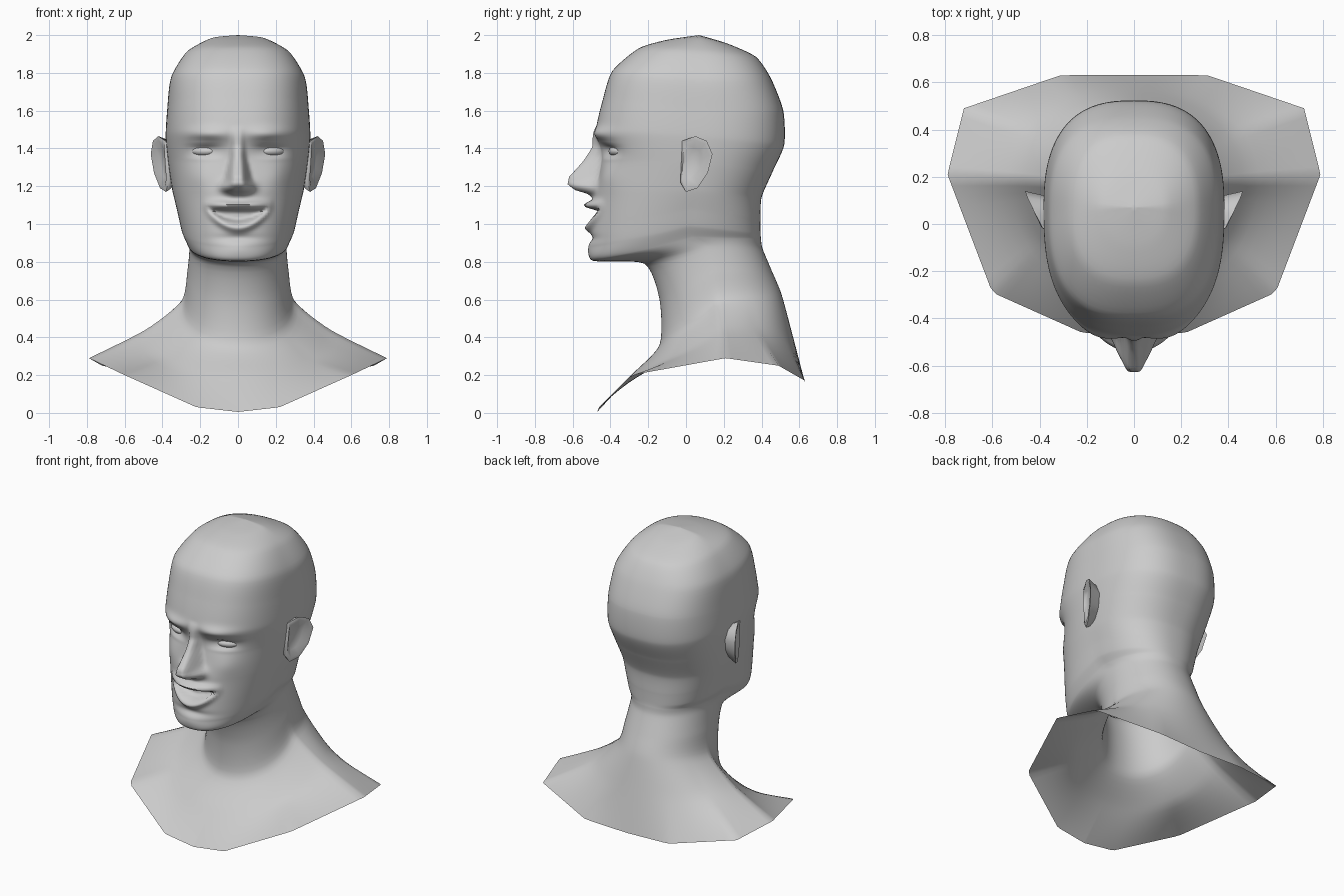
import bpy, bmesh
from math import sin, cos, pi, exp, radians
from mathutils import Vector

cube = bpy.data.objects.get("Cube")
if cube:
    bpy.data.objects.remove(cube, do_unlink=True)

clay = bpy.data.materials.new("clay_grey")
clay.use_nodes = True
clay.diffuse_color = (0.6, 0.6, 0.6, 1)
clay.node_tree.nodes["Principled BSDF"].inputs["Base Color"].default_value = (0.6, 0.6, 0.6, 1)

COLS = 120


def finish(name, bm, angle):
    mesh = bpy.data.meshes.new(name)
    bm.to_mesh(mesh)
    bm.free()
    ob = bpy.data.objects.new(name, mesh)
    bpy.context.collection.objects.link(ob)
    mesh.materials.append(clay)
    bpy.ops.object.select_all(action='DESELECT')
    ob.select_set(True)
    bpy.context.view_layer.objects.active = ob
    bpy.ops.object.shade_smooth_by_angle(angle=radians(angle))
    return ob


def clamp(v):
    return max(0.0, min(1.0, v))


def lerp_table(table, v):
    """Linear lookup in a list of (key, value), keys ascending."""
    if v <= table[0][0]:
        return table[0][1]
    for (k0, a), (k1, b) in zip(table, table[1:]):
        if v <= k1:
            return a + (b - a) * (v - k0) / (k1 - k0)
    return table[-1][1]


# Column angles: zero at the front, packed closer over the face
angles = []
for j in range(COLS):
    u = -1 + 2 * j / COLS
    angles.append(pi * u * abs(u) ** 0.4)


def ring(zf, yf, zs, w, ym, zb, yb, p):
    """Tilted oval: front, side and back heights and extents, and squareness."""
    pts = []
    for t in angles:
        s, c = sin(t), cos(t)
        q = abs(c) ** p
        x = w * abs(s) ** p * (1 if s > 0 else -1)
        if c > 0:
            pts.append(Vector((x, ym + (yf - ym) * q, zs + (zf - zs) * c ** 0.7)))
        else:
            pts.append(Vector((x, ym + (yb - ym) * q, zs - (zb - zs) * c)))
    return pts


def rim_ring():
    """Angular lower edge of the bust."""
    corners = [(0, (0, -.47, .005)), (.4, (.22, -.46, .03)), (.95, (.6, -.29, .2)),
               (1.6, (.79, .21, .29)), (2.1, (.72, .49, .25)),
               (2.65, (.31, .63, .17)), (pi, (0, .63, .16))]
    table = [(k, Vector(v)) for k, v in corners]
    pts = []
    for t in angles:
        v = lerp_table(table, abs(t)).copy()
        v.x *= 1 if t > 0 else -1
        pts.append(v)
    return pts


# Crown, skull, face, jaw, neck and shoulder sections, top to bottom
rings = [ring(*r) for r in (
    (2.0, .07, 2.0, 0, .07, 2.0, .07, .85),
    (1.975, -.1, 1.985, .14, .07, 1.955, .22, .85),
    (1.93, -.25, 1.91, .27, .06, 1.885, .37, .8),
    (1.81, -.39, 1.77, .355, .05, 1.77, .45, .76),
    (1.66, -.44, 1.6, .375, .06, 1.6, .515, .76),
    (1.5, -.475, 1.46, .383, .06, 1.42, .52, .78),
    (1.34, -.45, 1.32, .37, .05, 1.28, .46, .82),
    (1.17, -.485, 1.18, .348, .03, 1.14, .4, .86),
    (1.0, -.5, 1.08, .322, .01, 1.02, .395, .87),
    (.88, -.505, .99, .3, .0, .95, .395, .87),
    (.805, -.49, .93, .272, .02, .92, .397, .88),
    (.79, -.22, .88, .257, .1, .87, .405, .95),
    (.6, -.14, .75, .268, .14, .75, .455, .95),
    (.36, -.14, .59, .3, .16, .63, .505, .95),
    (.2, -.29, .44, .49, .18, .42, .562, .95))]
rings.append(rim_ring())


def blend(k, j, t):
    """Hermite curve down one column between sections k and k+1."""
    a, b = rings[k][j], rings[k + 1][j]
    before = rings[max(k - 1, 0)][j]
    after = rings[min(k + 2, len(rings) - 1)][j]
    m0, m1 = (b - before) * 0.35, (after - a) * 0.35
    t2, t3 = t * t, t * t * t
    return (a * (2 * t3 - 3 * t2 + 1) + m0 * (t3 - 2 * t2 + t)
            + b * (3 * t2 - 2 * t3) + m1 * (t3 - t2))


NOSE_HEIGHT = [(1.135, 0), (1.16, .035), (1.18, .105), (1.21, .15), (1.25, .152),
               (1.36, .075), (1.41, .035), (1.46, .02), (1.52, 0)]
NOSE_WIDTH = [(1.14, .085), (1.2, .1), (1.25, .08), (1.36, .052), (1.46, .045)]


def bump(a, z, ca, cz, sa, sz, h):
    return h * exp(-((a - ca) / sa) ** 2 - ((z - cz) / sz) ** 2)


def face_relief(x, z):
    """Forward push of the face surface."""
    a = abs(x)
    # Nose and nostril wings
    n = clamp(1.25 * (1 - a / lerp_table(NOSE_WIDTH, z)))
    f = lerp_table(NOSE_HEIGHT, z) * n * n * (3 - 2 * n)
    f += bump(a, z, .075, 1.195, .028, .03, .03)
    # Brows, eye sockets, upper lids, cheeks
    f += bump(a, z, .16, 1.475, .11, .035, .026)
    f += bump(a, z, .17, 1.395, .085, .045, -.038)
    f += bump(a, z, .18, 1.425, .07, .013, .012)
    f += bump(a, z, .18, 1.345, .07, .013, .006)
    f += bump(a, z, .21, 1.25, .07, .07, .014)
    # Open smiling mouth with lips
    m = (a / .16) ** 2
    taper = clamp(1 - (a / .19) ** 2)
    f += .05 * taper * exp(-((z - 1.1 - .004 * m) / .022) ** 2)
    f += .034 * taper * exp(-((z - .98 - .085 * m) / .024) ** 2)
    if m < 1:
        gap = clamp(1.8 * (1 - abs(z - 1.045 - .035 * m) / (.038 * (1 - m) + .002)))
        f -= .05 * gap * (1 - m * m)
    # Chin
    f += bump(a, z, 0, .925, .12, .02, -.012)
    f += bump(a, z, 0, .87, .09, .04, .012)
    return f


# Head, neck and shoulders as one open shell
bm = bmesh.new()
rows = []
for k in range(len(rings) - 1):
    steps = 15 if 4 <= k <= 9 else 6
    for i in range(steps):
        rows.append([blend(k, j, i / steps) for j in range(COLS)])
rows.append(rings[-1])
grid = []
for row in rows:
    line = []
    for j, p in enumerate(row):
        p = p.copy()
        if abs(angles[j]) < 1.4 and .78 < p.z < 1.62:
            p.y -= face_relief(p.x, p.z)
        line.append(bm.verts.new(p))
    grid.append(line)
for upper, lower in zip(grid, grid[1:]):
    for j in range(COLS):
        n = (j + 1) % COLS
        bm.faces.new((upper[j], lower[j], lower[n], upper[n]))
bmesh.ops.remove_doubles(bm, verts=bm.verts, dist=0.0001)
bust = finish("head_and_shoulders", bm, 80)


def surface_y(x, z):
    near = min((v.co for v in bust.data.vertices if v.co.y < 0),
               key=lambda c: (c.x - x) ** 2 + (c.z - z) ** 2)
    return near.y


# Eyes: flattened almonds set in the sockets
for side, label in ((1, "left"), (-1, "right")):
    bm = bmesh.new()
    bmesh.ops.create_uvsphere(bm, u_segments=24, v_segments=14, radius=1)
    for v in bm.verts:
        v.co = Vector((v.co.x * .072, v.co.y * .04, v.co.z * .028))
    eye = finish(label + "_eye", bm, 80)
    eye.location = (side * .18, surface_y(.18, 1.385) + .022, 1.385)
    eye.rotation_euler.z = side * radians(24)

# Ears: flared shells with a hollow, narrowing to the head
OUTLINE = [(-.02, 1.44), (.05, 1.465), (.11, 1.44), (.14, 1.37), (.115, 1.27),
           (.06, 1.19), (0, 1.17), (-.03, 1.22), (-.025, 1.33)]


def ear_loop(bm, side, scale, offset, flare):
    loop = []
    for y, z in OUTLINE:
        y = .03 + (y - .03) * scale
        z = 1.33 + (z - 1.33) * scale
        x = offset + flare * (y + .02) + .1 * flare * (z - 1.33)
        loop.append(bm.verts.new((side * x, y, z)))
    return loop


for side, label in ((1, "left"), (-1, "right")):
    bm = bmesh.new()
    loops = [ear_loop(bm, side, *a) for a in (
        (.75, .33, .1), (.95, .365, .48), (1, .38, .5), (.85, .385, .46), (.55, .37, .4))]
    for a, b in zip(loops, loops[1:]):
        for i in range(len(a)):
            n = (i + 1) % len(a)
            bm.faces.new((a[i], a[n], b[n], b[i]))
    bm.faces.new(loops[0])
    bm.faces.new(loops[-1])
    bmesh.ops.recalc_face_normals(bm, faces=bm.faces)
    finish(label + "_ear", bm, 60)
